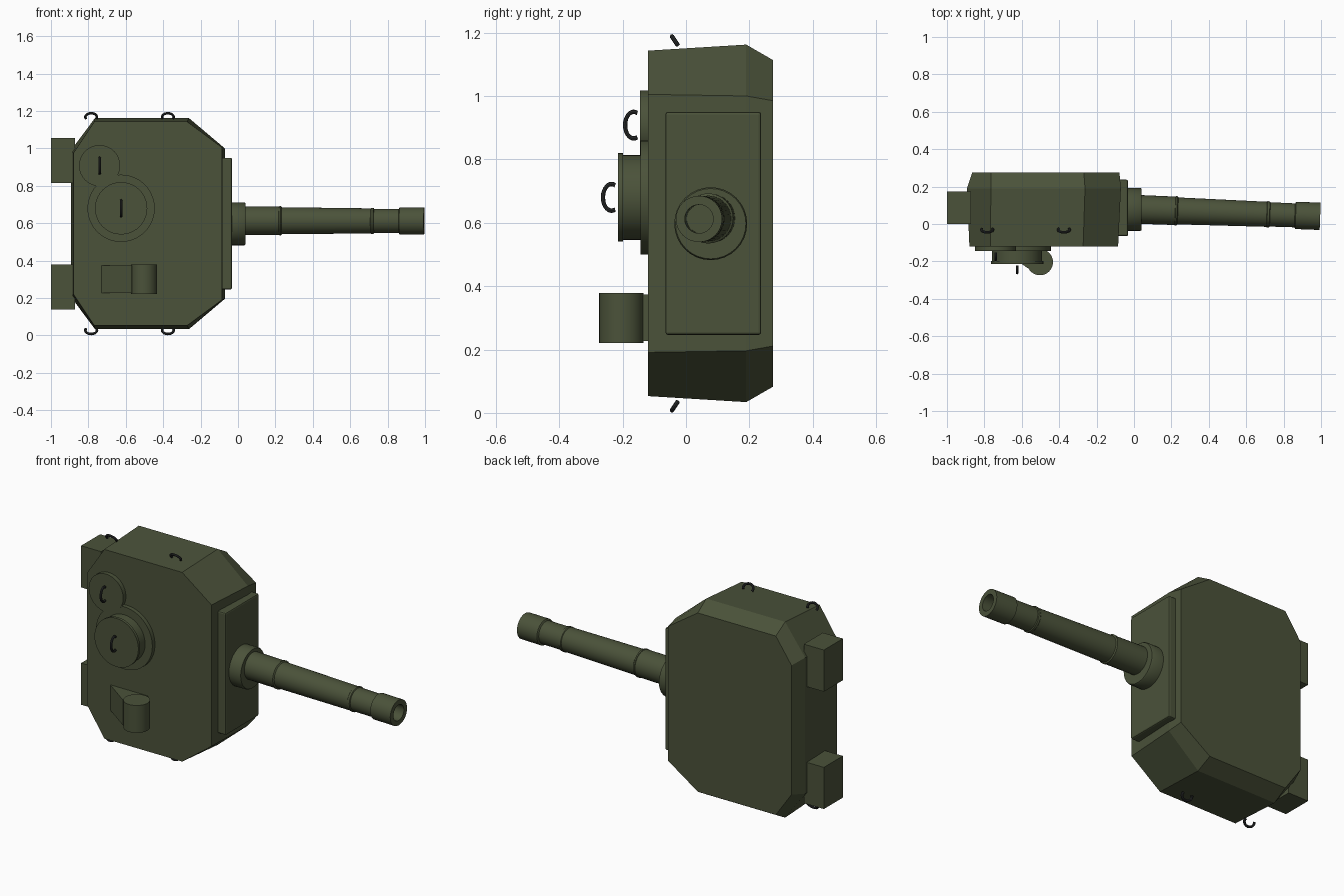
import bpy, bmesh, math
from mathutils import Vector

if "Cube" in bpy.data.objects:
    bpy.data.objects.remove(bpy.data.objects["Cube"])

C = 0.598  # mirror height of the turret


def material(name, rgb):
    m = bpy.data.materials.new(name)
    m.diffuse_color = (*rgb, 1)
    m.use_nodes = True
    m.node_tree.nodes["Principled BSDF"].inputs["Base Color"].default_value = m.diffuse_color
    return m


GREEN = material("olive_paint", (0.07, 0.085, 0.042))
DARK = material("dark_metal", (0.025, 0.027, 0.027))


def finish(name, bm, mat=GREEN, smooth=False):
    bmesh.ops.recalc_face_normals(bm, faces=bm.faces)
    me = bpy.data.meshes.new(name)
    bm.to_mesh(me)
    bm.free()
    ob = bpy.data.objects.new(name, me)
    bpy.context.collection.objects.link(ob)
    me.materials.append(mat)
    if smooth:
        bpy.ops.object.select_all(action='DESELECT')
        ob.select_set(True)
        bpy.context.view_layer.objects.active = ob
        bpy.ops.object.shade_smooth_by_angle(angle=math.radians(35))
    return ob


def loft(name, rings, mat=GREEN, smooth=False):
    """Skin a list of equal-length point rings and cap both ends."""
    bm = bmesh.new()
    vs = [[bm.verts.new(p) for p in r] for r in rings]
    n = len(vs[0])
    for a, b in zip(vs, vs[1:]):
        for i in range(n):
            bm.faces.new((a[i], a[(i + 1) % n], b[(i + 1) % n], b[i]))
    bm.faces.new(vs[0])
    bm.faces.new(vs[-1])
    return finish(name, bm, mat, smooth)


def lathe(name, profile, origin, axis, n=32, mat=GREEN):
    """Turn (radius, distance) pairs around an axis."""
    o, d = Vector(origin), Vector(axis).normalized()
    u = d.orthogonal().normalized()
    w = d.cross(u)
    ang = [2 * math.pi * i / n for i in range(n)]
    rings = [[o + d * h + r * (u * math.cos(a) + w * math.sin(a)) for a in ang]
             for r, h in profile]
    return loft(name, rings, mat, True)


def box(name, lo, hi, bevel=0):
    bm = bmesh.new()
    bmesh.ops.create_cube(bm, size=1)
    for v in bm.verts:
        v.co = [(l + h) / 2 + c * (h - l) for l, h, c in zip(lo, hi, v.co)]
    if bevel:
        bmesh.ops.bevel(bm, geom=bm.edges[:], offset=bevel, segments=2,
                        profile=0.5, affect='EDGES')
    return finish(name, bm)


def hook(name, centre, side, out, ru, ro, tube=0.007, span=115):
    """Open C-shaped bar in the plane of side and out."""
    c, s, o = Vector(centre), Vector(side).normalized(), Vector(out).normalized()
    nrm = s.cross(o)
    rings = []
    for i in range(19):
        a = math.radians(-span + 2 * span * i / 18)
        rad = s * math.sin(a) * ru + o * math.cos(a) * ro
        d = rad.normalized()
        rings.append([c + rad + tube * (d * math.cos(t) + nrm * math.sin(t))
                      for t in [k * math.pi / 4 for k in range(8)]])
    return loft(name, rings, DARK, True)


# Turret shell: octagon slices from roof (-y) to floor (+y)
slices = [  # y, rear x, front x, flat start x, flat end x, top z, rear z, front z
    (-0.12, -0.88, -0.085, -0.768, -0.272, 1.143, 0.975, 1.005),
    (0.19, -0.893, -0.07, -0.765, -0.262, 1.162, 0.99, 1.0),
    (0.275, -0.865, -0.078, -0.765, -0.268, 1.113, 0.97, 0.985)]
rings = []
for y, xl, xr, xa, xb, zt, zl, zr in slices:
    half = [(xl, zl), (xa, zt), (xb, zt), (xr, zr)]
    rings.append([(x, y, z) for x, z in half] +
                 [(x, y, 2 * C - z) for x, z in reversed(half)])
loft("turret_shell", rings)

# Front plate and gun collar
box("front_plate", (-0.1, -0.065, 0.246), (-0.032, 0.237, 0.95), 0.008)
lathe("gun_collar", [(0.115, -0.04), (0.115, 0.034), (0.111, 0.04)],
      (0, 0.078, 0.597), (1, 0, 0))

# Gun barrel with bands, muzzle sleeve and hollow bore
lathe("gun_barrel",
      [(0.077, 0), (0.076, 0.22), (0.079, 0.222), (0.079, 0.23), (0.072, 0.235),
       (0.067, 0.71), (0.07, 0.713), (0.07, 0.725), (0.065, 0.728), (0.064, 0.86),
       (0.073, 0.865), (0.073, 0.996), (0.045, 0.996), (0.045, 0.85)],
      (0, 0.079, 0.614), (0.996, -0.038, -0.002))

# Rear stowage boxes
for nm, z in (("lower", 0.26), ("upper", 0.936)):
    box("rear_box_" + nm, (-1, 0, z - 0.12), (-0.872, 0.173, z + 0.12))

# Roof hatches (axis towards -y)
lathe("cupola", [(0.18, 0), (0.18, 0.024), (0.134, 0.024), (0.134, 0.078),
                 (0.14, 0.078), (0.14, 0.094)],
      (-0.625, -0.12, 0.68), (0, -1, 0), 40)
lathe("small_hatch", [(0.11, -0.01), (0.11, 0.025)],
      (-0.74, -0.12, 0.908), (0, -1, 0))
hook("cupola_handle", (-0.625, -0.235, 0.68), (0, 0, 1), (0, -1, 0), 0.042, 0.027)
hook("hatch_handle", (-0.74, -0.165, 0.908), (0, 0, 1), (0, -1, 0), 0.042, 0.027)

# Sight: sloped fairing and round housing
prof = [(-0.73, -0.12), (-0.57, -0.235), (-0.5, -0.22), (-0.49, -0.12)]
loft("sight_fairing", [[(x, y, z) for x, y in prof] for z in (0.227, 0.373)])
lathe("sight_housing", [(0.07, 0), (0.07, 0.158)], (-0.503, -0.204, 0.221), (0, 0, 1))

# Lifting hooks on both sides
for i, x in enumerate((-0.785, -0.375)):
    for nm, s in (("upper", 1), ("lower", -1)):
        hook(f"lifting_hook_{nm}_{i}", (x, -0.031, C + s * 0.57), (1, 0, 0),
             (0, -0.55, s * 0.83), 0.031, 0.024)
